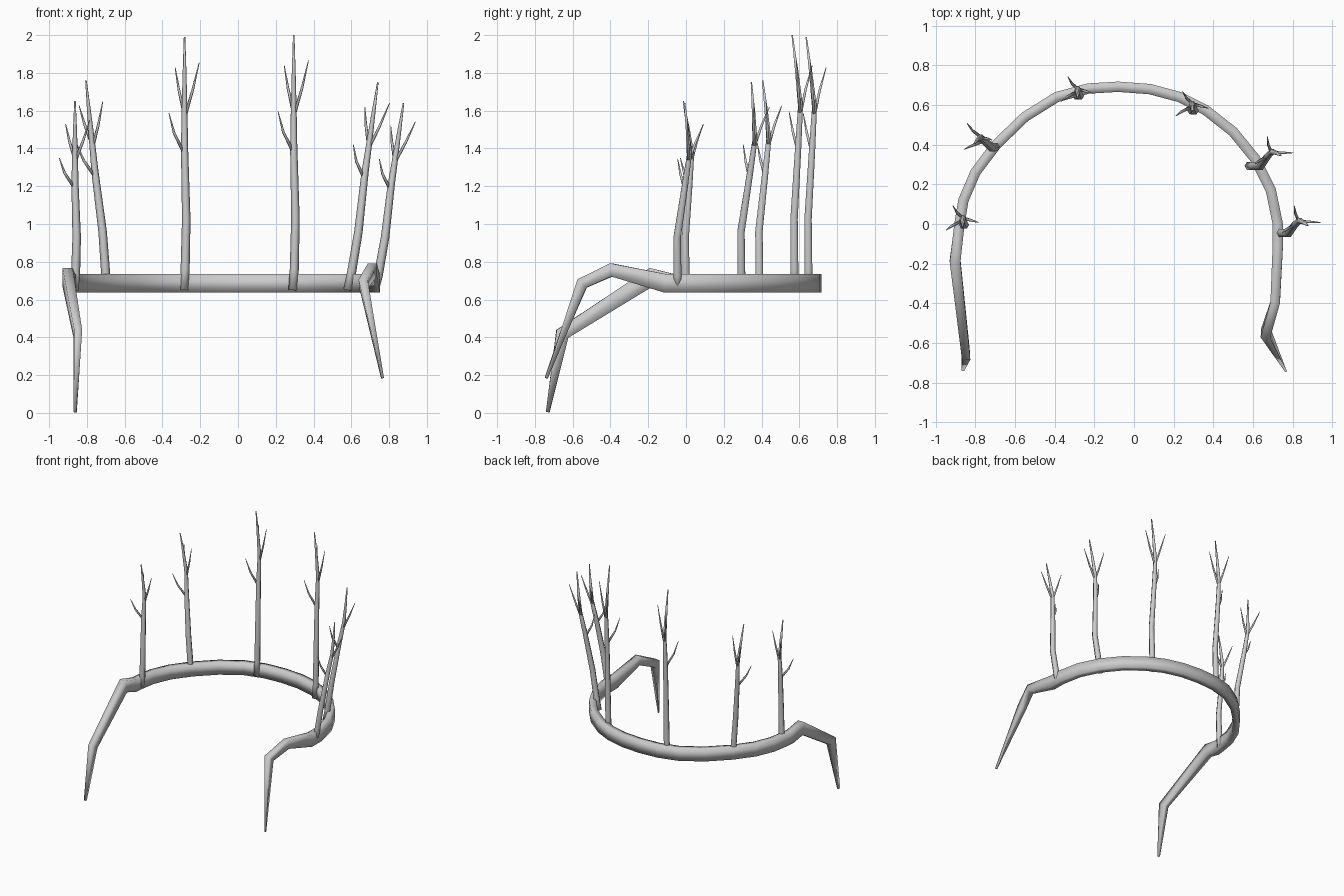
import bpy, bmesh, math
from mathutils import Vector


def sweep(bm, path, section, ref):
    """Sweep a section along path points (x, y, z, half_width, half_height)."""
    pts = [Vector(p[:3]) for p in path]
    rings = []
    for i, p in enumerate(path):
        t = Vector()
        if i > 0:
            t += (pts[i] - pts[i - 1]).normalized()
        if i < len(pts) - 1:
            t += (pts[i + 1] - pts[i]).normalized()
        t.normalize()
        side = t.cross(ref).normalized()
        up = side.cross(t)
        rings.append([bm.verts.new(pts[i] + side * a * p[3] + up * b * p[4]) for a, b in section])
    n = len(section)
    for r, s in zip(rings, rings[1:]):
        for k in range(n):
            bm.faces.new((r[k], r[(k + 1) % n], s[(k + 1) % n], s[k]))
    bm.faces.new(rings[0][::-1])
    bm.faces.new(rings[-1])


def finish(bm, name):
    bmesh.ops.recalc_face_normals(bm, faces=bm.faces)
    for f in bm.faces:
        f.smooth = True
    mesh = bpy.data.meshes.new(name)
    bm.to_mesh(mesh)
    bm.free()
    bpy.context.collection.objects.link(bpy.data.objects.new(name, mesh))


# Circlet band with its two bent arms, one continuous rectangular strip
BOX = [(-1, -1), (1, -1), (1, 1), (-1, 1)]
W, H, Z = 0.026, 0.049, 0.686
left_arm = [(-0.862, -0.732, 0.004, 0.007, 0.009), (-0.848, -0.655, 0.418, 0.021, 0.037),
            (-0.902, -0.185, 0.718, 0.027, 0.05)]
arc = [(-0.888, -0.07), (-0.88, 0), (-0.86, 0.12), (-0.80, 0.26), (-0.695, 0.40), (-0.55, 0.54),
       (-0.39, 0.64), (-0.23, 0.683), (-0.08, 0.692), (0.08, 0.68), (0.23, 0.64), (0.36, 0.575),
       (0.5, 0.465), (0.61, 0.33), (0.69, 0.17), (0.725, 0.0), (0.725, -0.11)]
right_arm = [(0.712, -0.395, 0.757, 0.024, 0.035), (0.664, -0.55, 0.685, 0.024, 0.032),
             (0.765, -0.74, 0.184, 0.005, 0.007)]
bm = bmesh.new()
sweep(bm, left_arm + [(x, y, Z, W, H) for x, y in arc] + right_arm, BOX, Vector((0, 0, 1)))
finish(bm, "circlet_band")

# Branch spikes: offsets (x, y), height fraction, radius
HEX = [(math.cos(k * math.pi / 3), math.sin(k * math.pi / 3)) for k in range(6)]
TRUNK = [(0, 0, 0, 0.023), (0.008, 0, 0.08, 0.024), (0.014, -0.002, 0.28, 0.0225),
         (0.005, 0.02, 0.56, 0.019), (0.005, 0.032, 0.72, 0.015), (0.005, 0.012, 0.86, 0.010),
         (0.005, -0.012, 1, 0.004)]
TWIGS = [
    [(0.003, 0.02, 0.54, 0.009), (-0.05, -0.008, 0.62, 0.007), (-0.078, -0.028, 0.70, 0.002)],
    [(0.005, 0.032, 0.69, 0.009), (-0.025, 0.06, 0.79, 0.007), (-0.045, 0.094, 0.88, 0.002)],
    [(0.005, 0.032, 0.68, 0.009), (0.048, 0.02, 0.79, 0.007), (0.083, 0.01, 0.90, 0.002)],
]
BASE = 0.65
# base x, base y, tip z, lean x, lean y
spikes = [(-0.868, -0.002, 1.65, 0, 0), (-0.70, 0.388, 1.76, -0.11, 0.03),
          (-0.288, 0.648, 1.99, 0, 0), (0.29, 0.574, 2.0, 0, 0),
          (0.58, 0.293, 1.75, 0.155, 0.065), (0.723, -0.045, 1.64, 0.148, 0.05)]
for i, (bx, by, top, lx, ly) in enumerate(spikes):
    bm = bmesh.new()
    for part in [TRUNK] + TWIGS:
        # sideways lean runs the full height, the backward lean starts above the first bend
        path = [(bx + x + lx * t, by + y + ly * max(0, t - 0.28) / 0.72, BASE + (top - BASE) * t, r, r)
                for x, y, t, r in part]
        sweep(bm, path, HEX, Vector((0, 1, 0)))
    finish(bm, f"branch_spike_{i + 1}")
